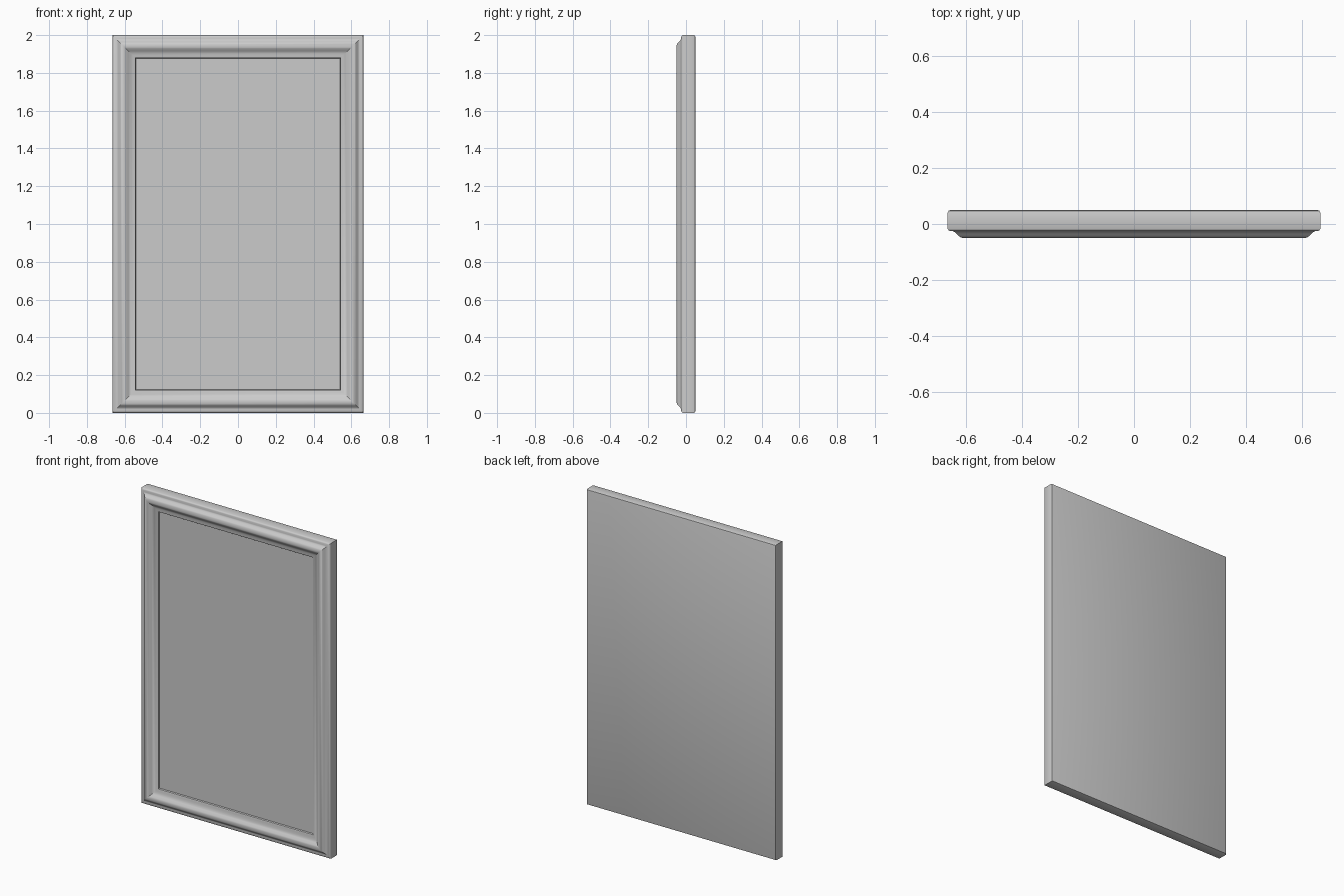
import bpy, bmesh

if "Cube" in bpy.data.objects:
    bpy.data.objects.remove(bpy.data.objects["Cube"])

HALF_W, HEIGHT = 0.664, 2.0

# Moulding cross-section: (inset from outer edge, y), from back to inner lip
PROFILE = [
    (0.010, 0.050), (0.003, 0.047), (0.000, 0.040),      # rounded back edge
    (0.000, -0.017), (0.003, -0.022), (0.009, -0.025),   # outer side
    (0.020, -0.026), (0.026, -0.029), (0.032, -0.035),   # outer cove
    (0.040, -0.043), (0.047, -0.048), (0.056, -0.050),   # raised bead
    (0.064, -0.049), (0.072, -0.045), (0.084, -0.036),   # slope inwards
    (0.097, -0.029), (0.108, -0.026), (0.117, -0.025),
    (0.121, -0.022), (0.123, -0.008),                    # step to panel
]


def finish(bm, name):
    bmesh.ops.recalc_face_normals(bm, faces=bm.faces)
    mesh = bpy.data.meshes.new(name)
    bm.to_mesh(mesh)
    bm.free()
    obj = bpy.data.objects.new(name, mesh)
    bpy.context.collection.objects.link(obj)
    return obj


def ring(bm, inset, y):
    w, lo, hi = HALF_W - inset, inset, HEIGHT - inset
    return [bm.verts.new(p) for p in
            ((-w, y, lo), (w, y, lo), (w, y, hi), (-w, y, hi))]


# Mitred moulding with a flat back and a recessed panel behind the lip
bm = bmesh.new()
rings = [ring(bm, i, y) for i, y in PROFILE]
for a, b in zip(rings, rings[1:]):
    for k in range(4):
        n = (k + 1) % 4
        bm.faces.new((a[k], a[n], b[n], b[k]))
bm.faces.new(rings[0])
bm.faces.new(rings[-1])
frame = finish(bm, "picture_frame")

# Smooth the moulding, keep mitres and steps crisp
bpy.context.view_layer.objects.active = frame
frame.select_set(True)
bpy.ops.object.shade_smooth_by_angle(angle=0.6)

# Thin inset picture panel, just proud of the recess
bm = bmesh.new()
bmesh.ops.create_cube(bm, size=1.0)
for v in bm.verts:
    v.co.x *= 2 * (HALF_W - 0.1235)
    v.co.y = v.co.y * 0.008 - 0.008
    v.co.z = v.co.z * (HEIGHT - 0.247) + HEIGHT / 2
finish(bm, "picture_panel")
